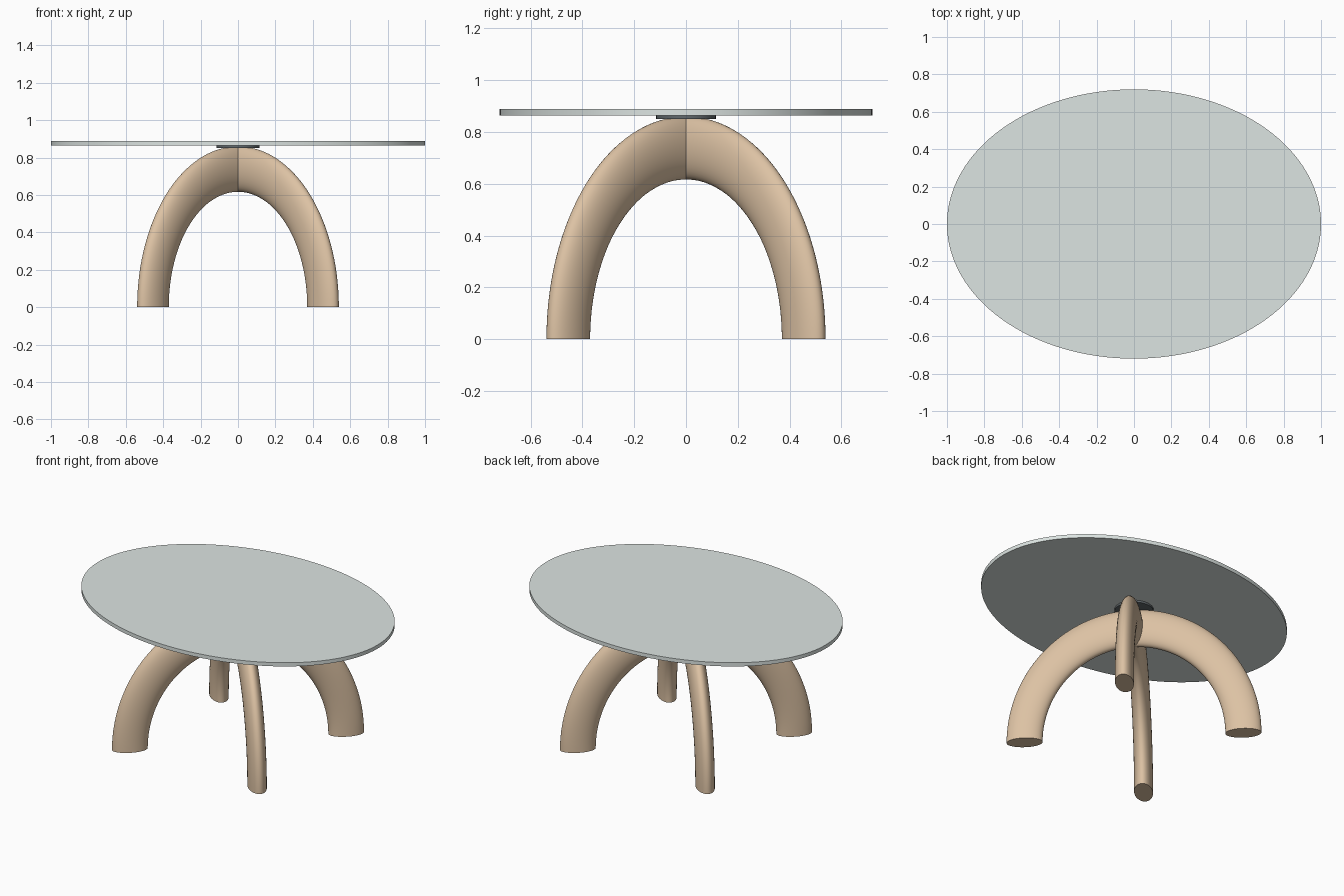
import bpy, bmesh
from math import pi, sin, cos, radians

if "Cube" in bpy.data.objects:
    bpy.data.objects.remove(bpy.data.objects["Cube"])


def material(name, rgb):
    m = bpy.data.materials.new(name)
    m.diffuse_color = (*rgb, 1)
    m.use_nodes = True
    m.node_tree.nodes["Principled BSDF"].inputs["Base Color"].default_value = m.diffuse_color
    return m


wood = material("wood", (0.72, 0.54, 0.37))
glass = material("tinted_top", (0.72, 0.78, 0.76))
dark = material("dark_metal", (0.12, 0.14, 0.15))


def disc(name, rx, ry, z0, z1, mat):
    bpy.ops.mesh.primitive_cylinder_add(vertices=128, radius=1, depth=1,
                                        location=(0, 0, (z0 + z1) / 2))
    ob = bpy.context.object
    ob.name = name
    ob.scale = (rx, ry, z1 - z0)
    bpy.ops.object.transform_apply(location=False, rotation=False, scale=True)
    ob.data.materials.append(mat)
    bpy.ops.object.shade_smooth_by_angle(angle=radians(35))


def arch(name, angle, span=0.643, tube=0.106, flat=0.055, rise=1.148, steps=72, sides=40):
    """Half torus, stretched upward and flattened sideways, with capped feet."""
    bm = bmesh.new()
    rings = []
    for i in range(steps + 1):
        t = pi * i / steps
        ring = []
        for j in range(sides):
            u = 2 * pi * j / sides
            r = span + tube * cos(u)
            ring.append(bm.verts.new((r * cos(t), flat * sin(u), rise * r * sin(t))))
        rings.append(ring)
    for a, b in zip(rings, rings[1:]):
        for j in range(sides):
            k = (j + 1) % sides
            bm.faces.new((a[j], a[k], b[k], b[j]))
    bm.faces.new(rings[0])
    bm.faces.new(rings[-1])
    bmesh.ops.recalc_face_normals(bm, faces=bm.faces)
    me = bpy.data.meshes.new(name)
    bm.to_mesh(me)
    bm.free()
    ob = bpy.data.objects.new(name, me)
    bpy.context.collection.objects.link(ob)
    ob.rotation_euler.z = angle
    me.materials.append(wood)
    bpy.ops.object.select_all(action='DESELECT')
    ob.select_set(True)
    bpy.context.view_layer.objects.active = ob
    bpy.ops.object.shade_smooth_by_angle(angle=radians(35))


# Two crossing diagonal leg arches
arch("leg_arch_a", radians(45))
arch("leg_arch_b", radians(-45))

# Mounting plate and oval top
disc("mounting_plate", 0.115, 0.115, 0.851, 0.865, dark)
disc("table_top", 1.0, 0.72, 0.864, 0.888, glass)
